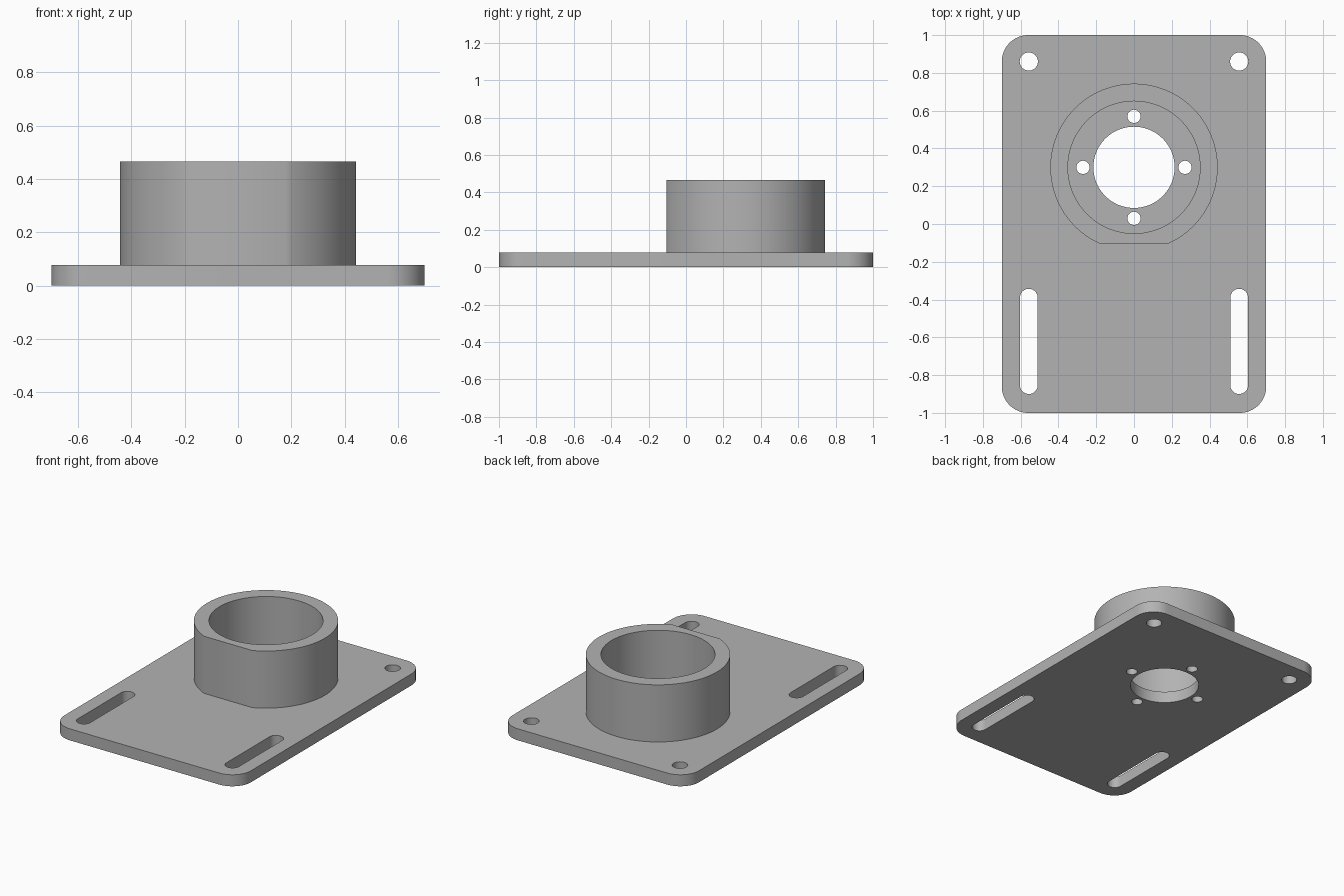
import bpy, bmesh
from math import sin, cos, pi, radians, acos

cube = bpy.data.objects.get("Cube")
if cube:
    bpy.data.objects.remove(cube, do_unlink=True)

PLATE_TOP, COLLAR_TOP = 0.078, 0.465
BORE_Y = 0.3            # centre of the collar along the plate

grey = bpy.data.materials.new("matte_grey")
grey.use_nodes = True
colour = (0.45, 0.45, 0.45, 1)
grey.diffuse_color = colour
grey.node_tree.nodes["Principled BSDF"].inputs["Base Color"].default_value = colour


def arc(cx, cy, r, start, end, steps):
    """Points along an arc, both ends included."""
    return [(cx + r * cos(start + (end - start) * i / steps),
             cy + r * sin(start + (end - start) * i / steps)) for i in range(steps + 1)]


def circle(cx, cy, r, steps=48):
    return arc(cx, cy, r, 0, 2 * pi, steps)[:-1]


def rounded_rect(hx, hy, r):
    corners = [(1, 1), (-1, 1), (-1, -1), (1, -1)]
    return [p for i, (sx, sy) in enumerate(corners)
            for p in arc(sx * (hx - r), sy * (hy - r), r, i * pi / 2, (i + 1) * pi / 2, 16)]


def slot(cx, y0, y1, r):
    return arc(cx, y1 - r, r, 0, pi, 20) + arc(cx, y0 + r, r, pi, 2 * pi, 20)


def extrude_outlines(name, outlines, z0, z1):
    """Fill the first outline, leave the others as holes, and give it height."""
    curve = bpy.data.curves.new(name, "CURVE")
    curve.dimensions, curve.fill_mode = "2D", "BOTH"
    curve.extrude = (z1 - z0) / 2
    for points in outlines:
        spline = curve.splines.new("POLY")
        spline.points.add(len(points) - 1)
        for point, (x, y) in zip(spline.points, points):
            point.co = (x, y, 0, 1)
        spline.use_cyclic_u = True
    temp = bpy.data.objects.new(name + "_outline", curve)
    bpy.context.collection.objects.link(temp)
    bpy.context.view_layer.update()
    mesh = bpy.data.meshes.new_from_object(temp.evaluated_get(bpy.context.evaluated_depsgraph_get()))
    bpy.data.objects.remove(temp, do_unlink=True)

    # Weld caps to walls and set the part at its height
    bm = bmesh.new()
    bm.from_mesh(mesh)
    bmesh.ops.remove_doubles(bm, verts=bm.verts, dist=0.0001)
    bmesh.ops.translate(bm, verts=bm.verts, vec=(0, 0, (z0 + z1) / 2))
    bmesh.ops.recalc_face_normals(bm, faces=bm.faces)
    bm.to_mesh(mesh)
    bm.free()

    mesh.name = name
    mesh.materials.clear()
    mesh.materials.append(grey)
    obj = bpy.data.objects.new(name, mesh)
    bpy.context.collection.objects.link(obj)
    bpy.ops.object.select_all(action="DESELECT")
    obj.select_set(True)
    bpy.context.view_layer.objects.active = obj
    bpy.ops.object.shade_smooth_by_angle(angle=radians(30))
    return obj


# Base plate: central bore, bolt circle, corner holes and adjusting slots
plate = [rounded_rect(0.7, 1.0, 0.14), circle(0, BORE_Y, 0.215, 80)]
plate += [circle(0.27 * cos(i * pi / 2), BORE_Y + 0.27 * sin(i * pi / 2), 0.035, 32)
          for i in range(4)]
for side in (-1, 1):
    plate.append(circle(side * 0.557, 0.86, 0.048))
    plate.append(slot(side * 0.557, -0.9, -0.343, 0.047))
extrude_outlines("base_plate", plate, 0, PLATE_TOP)

# Collar: round tube with a flat cut across its front, seated in the plate
R, FLAT = 0.443, 0.405
half = acos(FLAT / R)
outer = arc(0, BORE_Y, R, -pi / 2 + half, 1.5 * pi - half, 96)
extrude_outlines("collar", [outer, circle(0, BORE_Y, 0.35, 96)], PLATE_TOP - 0.01, COLLAR_TOP)
